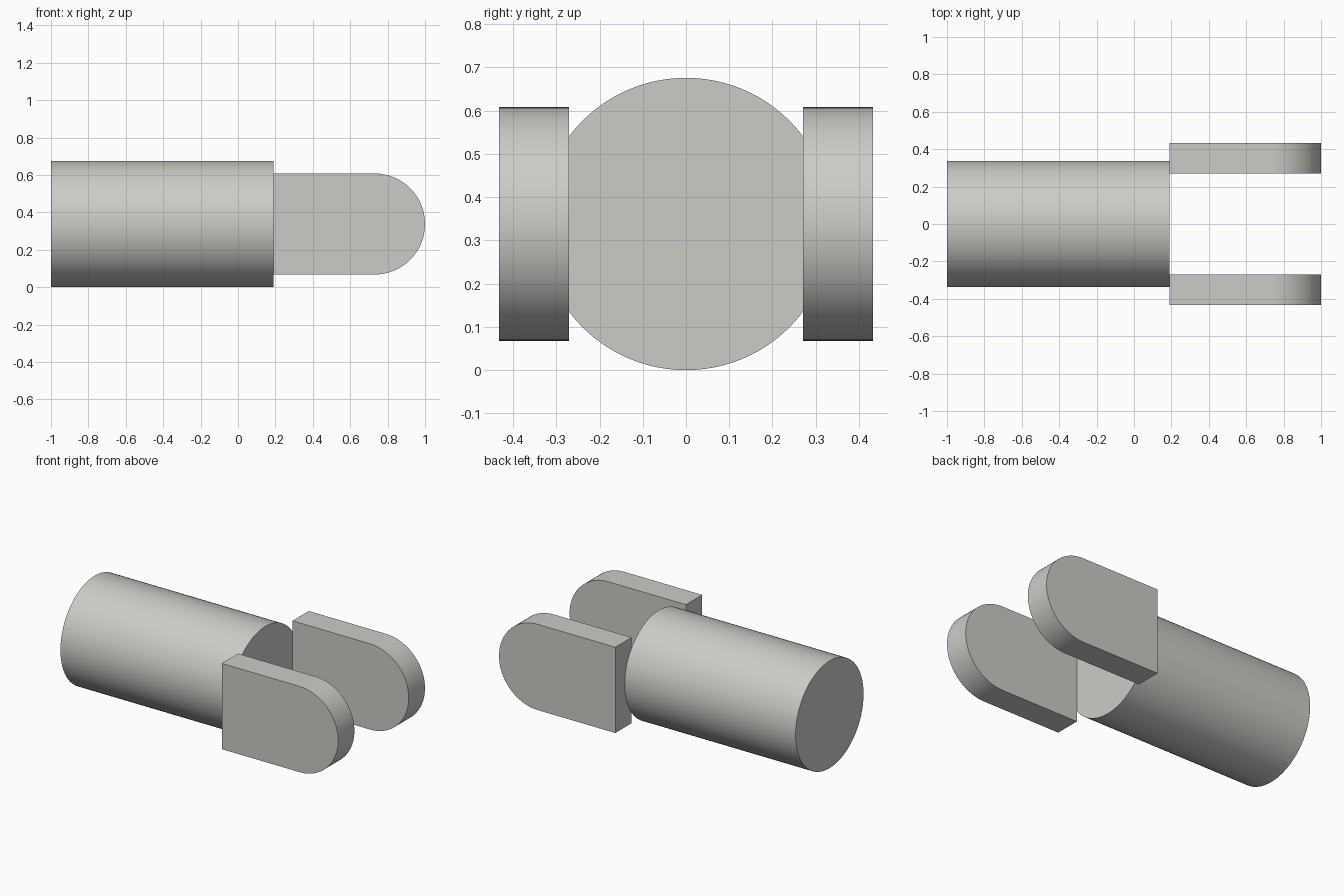
import bpy
import bmesh
import math
from mathutils import Matrix, Vector

cube = bpy.data.objects.get("Cube")
if cube:
    bpy.data.objects.remove(cube, do_unlink=True)

AXIS_Z = 0.338      # height of the shaft axis
SHAFT_R = 0.338
SHOULDER_X = 0.19   # where the shaft ends and the prongs begin
PRONG_R = 0.27
PRONG_IN, PRONG_OUT = 0.27, 0.432

# Single light grey metal
metal = bpy.data.materials.new("light_grey_metal")
metal.use_nodes = True
colour = (0.6, 0.6, 0.57, 1.0)
metal.diffuse_color = colour
metal.node_tree.nodes["Principled BSDF"].inputs["Base Color"].default_value = colour


def finish(name, bm):
    """Turn a bmesh into a smooth shaded object with sharp edges."""
    bmesh.ops.recalc_face_normals(bm, faces=bm.faces)
    mesh = bpy.data.meshes.new(name)
    bm.to_mesh(mesh)
    bm.free()
    mesh.materials.append(metal)
    obj = bpy.data.objects.new(name, mesh)
    bpy.context.collection.objects.link(obj)
    bpy.ops.object.select_all(action='DESELECT')
    obj.select_set(True)
    bpy.context.view_layer.objects.active = obj
    bpy.ops.object.shade_smooth_by_angle(angle=math.radians(30))
    return obj


def add_prong(name, y_start, thickness):
    """Flat plate with a square root and a fully rounded tip."""
    tip_x = 1.0 - PRONG_R
    profile = [(SHOULDER_X, AXIS_Z + PRONG_R), (SHOULDER_X, AXIS_Z - PRONG_R)]
    steps = 48
    for i in range(steps + 1):
        a = -math.pi / 2 + math.pi * i / steps
        profile.append((tip_x + PRONG_R * math.cos(a), AXIS_Z + PRONG_R * math.sin(a)))
    bm = bmesh.new()
    face = bm.faces.new([bm.verts.new((x, y_start, z)) for x, z in profile])
    result = bmesh.ops.extrude_face_region(bm, geom=[face], use_keep_orig=True)
    moved = [g for g in result["geom"] if isinstance(g, bmesh.types.BMVert)]
    bmesh.ops.translate(bm, verts=moved, vec=Vector((0, thickness, 0)))
    finish(name, bm)


# Round shaft lying along x
bm = bmesh.new()
length = SHOULDER_X + 1.0
bmesh.ops.create_cone(
    bm, cap_ends=True, segments=96, radius1=SHAFT_R, radius2=SHAFT_R, depth=length,
    matrix=Matrix.Translation((SHOULDER_X - length / 2, 0, AXIS_Z))
    @ Matrix.Rotation(math.pi / 2, 4, 'Y'))
finish("shaft", bm)

# Pair of fork prongs
width = PRONG_OUT - PRONG_IN
add_prong("front_prong", -PRONG_OUT, width)
add_prong("back_prong", PRONG_IN, width)
